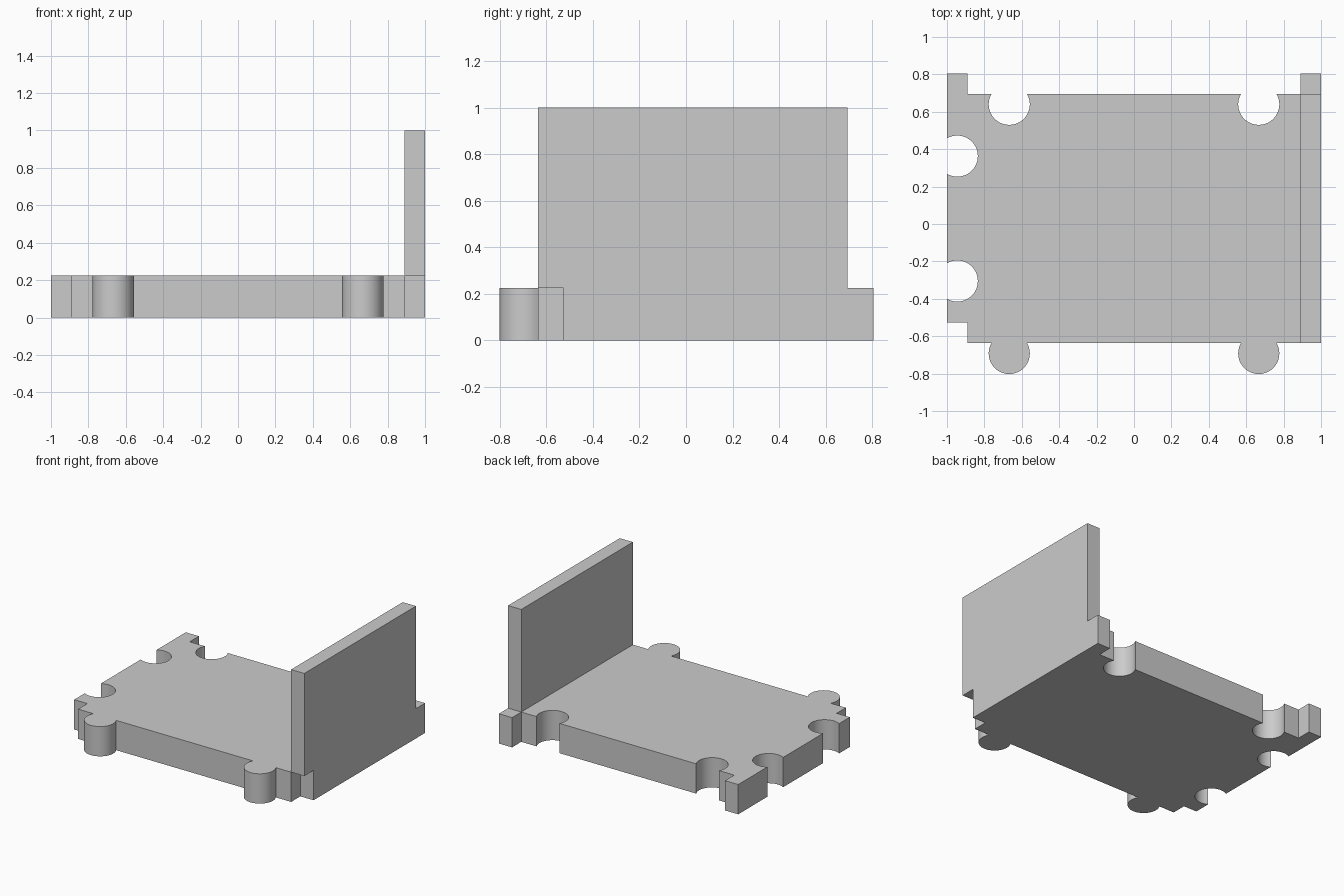
import bpy, bmesh
from math import sin, cos, radians

cube = bpy.data.objects.get("Cube")
if cube:
    bpy.data.objects.remove(cube, do_unlink=True)

RADIUS = 0.11      # knob and socket radius
INSET = 0.055      # circle centre to panel edge
THICK = 0.225      # base thickness
X, XI = 1.0, 0.89          # outer and inner side edges
FRONT, NOTCH = -0.637, -0.527
BACK, TAB = 0.695, 0.805
KNOB_X = 0.667

grey = bpy.data.materials.new("light_grey")
grey.use_nodes = True
colour = (0.6, 0.6, 0.6, 1)
grey.diffuse_color = colour
grey.node_tree.nodes["Principled BSDF"].inputs["Base Color"].default_value = colour


def arc(cx, cy, start, sweep, steps=32):
    """Points of a jigsaw knob (positive sweep) or socket (negative sweep)."""
    angles = [radians(start + sweep * i / steps) for i in range(steps + 1)]
    return [(cx + RADIUS * cos(a), cy + RADIUS * sin(a)) for a in angles]


def extrude_outline(name, outline, z0, z1):
    bm = bmesh.new()
    face = bm.faces.new([bm.verts.new((x, y, z0)) for x, y in outline])
    result = bmesh.ops.extrude_face_region(bm, geom=[face])
    top = [v for v in result["geom"] if isinstance(v, bmesh.types.BMVert)]
    bmesh.ops.translate(bm, verts=top, vec=(0, 0, z1 - z0))
    bmesh.ops.recalc_face_normals(bm, faces=bm.faces)
    mesh = bpy.data.meshes.new(name)
    bm.to_mesh(mesh)
    bm.free()
    mesh.materials.append(grey)
    obj = bpy.data.objects.new(name, mesh)
    bpy.context.collection.objects.link(obj)
    bpy.ops.object.select_all(action="DESELECT")
    obj.select_set(True)
    bpy.context.view_layer.objects.active = obj
    bpy.ops.object.shade_smooth_by_angle(angle=radians(30))
    return obj


# Base panel outline, counter-clockwise from the front right corner
outline = [(-XI, FRONT)]
for x in (-KNOB_X, KNOB_X):                      # front knobs
    outline += arc(x, FRONT - INSET, 150, 240)
outline += [(XI, FRONT), (XI, NOTCH), (X, NOTCH), (X, TAB), (XI, TAB), (XI, BACK)]
for x in (KNOB_X, -KNOB_X):                      # back sockets
    outline += arc(x, BACK - INSET, 30, -240)
outline += [(-XI, BACK), (-XI, TAB), (-X, TAB)]
for y in (0.363, -0.305):                        # side sockets
    outline += arc(-X + INSET, y, 120, -240)
outline += [(-X, NOTCH), (-XI, NOTCH)]
extrude_outline("base_panel", outline, 0, THICK)

# Upright wall along the left side, overhanging the front notch
wall = [(XI, FRONT), (X, FRONT), (X, BACK), (XI, BACK)]
extrude_outline("side_wall", wall, THICK, 1.0)
